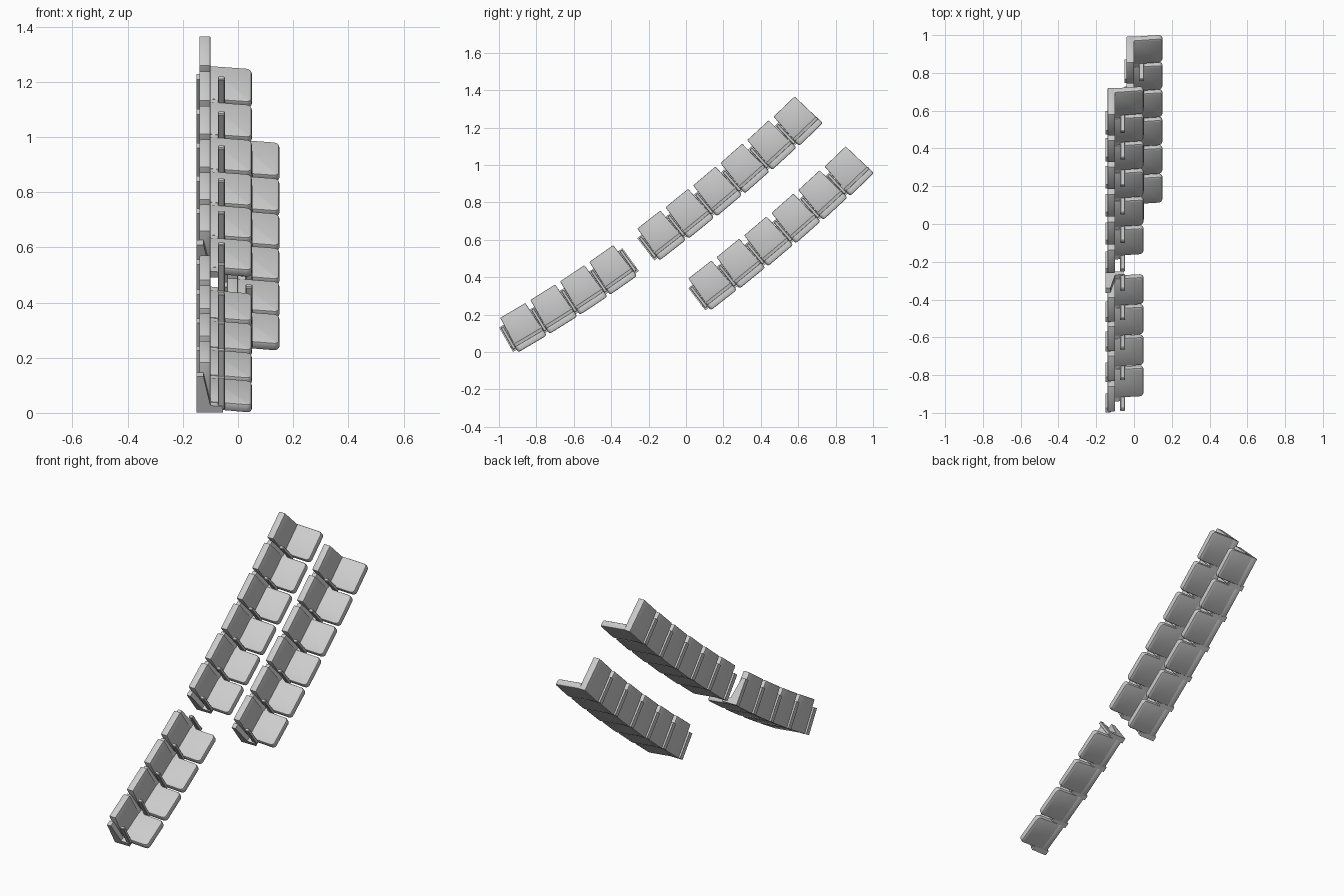
import bpy
import bmesh
from math import radians, sin, cos
from mathutils import Matrix, Vector

if "Cube" in bpy.data.objects:
    bpy.data.objects.remove(bpy.data.objects["Cube"])

grey = bpy.data.materials.new("seat grey")
grey.use_nodes = True
colour = (0.6, 0.6, 0.6, 1)
grey.diffuse_color = colour
grey.node_tree.nodes["Principled BSDF"].inputs["Base Color"].default_value = colour


def prism(bm, outline, place, depth):
    """Extrude a 2D outline; place(a, b, t) gives the 3D point."""
    low = [bm.verts.new(place(a, b, 0)) for a, b in outline]
    high = [bm.verts.new(place(a, b, depth)) for a, b in outline]
    bm.faces.new(low)
    bm.faces.new(high)
    for i in range(len(outline)):
        j = (i + 1) % len(outline)
        bm.faces.new((low[i], low[j], high[j], high[i]))
    bmesh.ops.recalc_face_normals(bm, faces=bm.faces)


def finish(bm, name):
    bmesh.ops.recalc_face_normals(bm, faces=bm.faces)
    mesh = bpy.data.meshes.new(name)
    bm.to_mesh(mesh)
    bm.free()
    mesh.materials.append(grey)
    mesh.shade_smooth()
    mesh.set_sharp_from_angle(angle=radians(35))
    return mesh


def cushion_mesh():
    bm = bmesh.new()
    half, back, front = 0.088, -0.105, 0.05
    prism(bm, [(back, -half), (front, -half), (front, half), (back, half)],
          lambda x, y, t: (x, y, t), 0.036)
    # round the two front corners, then soften the rims
    corners = [e for e in bm.edges
               if all(v.co.x > 0 for v in e.verts) and abs(e.verts[0].co.z - e.verts[1].co.z) > 0.01]
    bmesh.ops.bevel(bm, geom=corners, offset=0.02, segments=4, profile=0.5, affect='EDGES')
    rims = [e for e in bm.edges if abs(e.verts[0].co.z - e.verts[1].co.z) < 1e-5
            and any(v.co.x > back + 0.01 for v in e.verts)]
    bmesh.ops.bevel(bm, geom=rims, offset=0.008, segments=2, profile=0.5, affect='EDGES')
    # the seat drops gently toward its front edge
    for v in bm.verts:
        v.co.z -= 0.1 * (v.co.x - back)
    return finish(bm, "cushion")


def backrest_mesh():
    bm = bmesh.new()
    prism(bm, [(-0.087, 0), (0.087, 0), (0.078, 0.193), (-0.078, 0.193)],
          lambda y, z, t: (-0.14 + t, y, z), 0.04)
    bmesh.ops.bevel(bm, geom=bm.edges[:], offset=0.004, segments=2, profile=0.5, affect='EDGES')
    return finish(bm, "backrest")


def bracket_mesh():
    # rear upright with a foot running forward under the seats
    bm = bmesh.new()
    prism(bm, [(-0.15, 0), (-0.055, 0), (-0.055, 0.025), (-0.1, 0.03), (-0.125, 0.15), (-0.15, 0.15)],
          lambda x, z, t: (x, t - 0.015, z), 0.03)
    return finish(bm, "bracket")


def armrest_mesh():
    bm = bmesh.new()
    prism(bm, [(-0.073, 0.01), (-0.048, 0.01), (-0.048, 0.145), (-0.073, 0.145)],
          lambda x, z, t: (x, t - 0.009, z), 0.018)
    bmesh.ops.bevel(bm, geom=bm.edges[:], offset=0.003, segments=1, affect='EDGES')
    return finish(bm, "armrest")


meshes = {"cushion": cushion_mesh(), "backrest": backrest_mesh(),
          "bracket": bracket_mesh(), "armrest": armrest_mesh()}


def put(part, row, number, position, angle):
    ob = bpy.data.objects.new(f"{row}_{part}_{number}", meshes[part])
    ob.matrix_world = Matrix.Translation(position) @ Matrix.Rotation(angle, 4, 'X')
    bpy.context.collection.objects.link(ob)


def along(angle, distance):
    return Vector((0, cos(angle) * distance, sin(angle) * distance))


def seat_row(row, start, count, first, last, lag, end_bracket):
    pitch = 0.1925
    step = radians((last - first) / (count - 1))
    angle = radians(first)
    lag = radians(lag)
    position = Vector(start)
    for i in range(count):
        put("cushion", row, i + 1, position, angle)
        put("backrest", row, i + 1, position, angle)
        # one divider before each seat
        side = angle - step / 2
        joint = position - along(side - lag, pitch / 2)
        put("bracket", row, i + 1, joint, side)
        put("armrest", row, i + 1, joint, side)
        if end_bracket and i == count - 1:
            side = angle + step / 2
            joint = position + along(side - lag, pitch / 2)
            put("bracket", row, i + 2, joint, side)
            put("armrest", row, i + 2, joint, side)
        position = position + along(angle + step / 2 - lag, pitch)
        angle += step


seat_row("lower_row", (0, -0.828, 0.056), 4, 30.5, 35, 0, True)
seat_row("upper_row", (0, -0.08, 0.556), 6, 38, 43.8, 1, False)
seat_row("side_row", (0.1, 0.193, 0.289), 6, 38, 43.8, 1, False)
